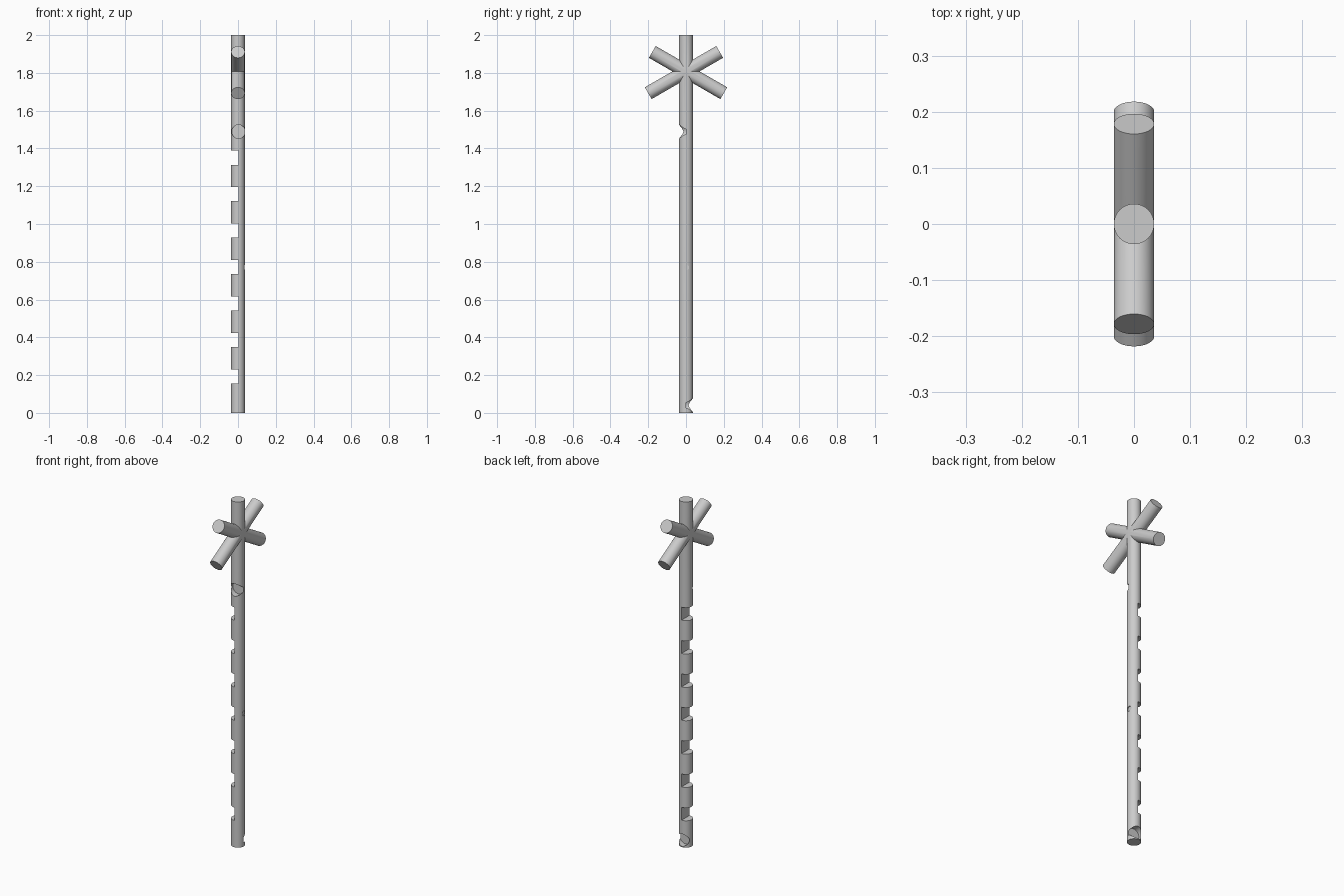
import bpy
import math
from mathutils import Vector

cube = bpy.data.objects.get("Cube")
if cube:
    bpy.data.objects.remove(cube, do_unlink=True)

R = 0.036        # radius shared by pole, spokes and round cuts
HUB = 1.808      # height where the spokes cross

grey = bpy.data.materials.new("plain_grey")
grey.use_nodes = True
colour = (0.6, 0.6, 0.6, 1)
grey.diffuse_color = colour
grey.node_tree.nodes["Principled BSDF"].inputs["Base Color"].default_value = colour


def rod(name, start, end, radius=R):
    """Round bar between two points."""
    a, b = Vector(start), Vector(end)
    bpy.ops.mesh.primitive_cylinder_add(vertices=64, radius=radius, depth=(b - a).length,
                                        location=(a + b) / 2)
    ob = bpy.context.object
    ob.name = name
    ob.rotation_euler = (b - a).to_track_quat("Z", "Y").to_euler()
    ob.data.materials.append(grey)
    return ob


def block(name, low, high):
    """Box between two corners."""
    a, b = Vector(low), Vector(high)
    bpy.ops.mesh.primitive_cube_add(size=1, location=(a + b) / 2)
    ob = bpy.context.object
    ob.name = name
    ob.scale = b - a
    ob.data.materials.append(grey)
    return ob


def combine(target, other, operation):
    """Apply a boolean and remove the helper."""
    mod = target.modifiers.new(operation, "BOOLEAN")
    mod.operation = operation
    mod.solver = "EXACT"
    mod.object = other
    bpy.context.view_layer.objects.active = target
    bpy.ops.object.modifier_apply(modifier=mod.name)
    bpy.data.objects.remove(other, do_unlink=True)


pole = rod("notched_pole", (0, 0, 0), (0, 0, 2))

# Crossed spokes near the top, longer below the hub
c, s = math.cos(math.radians(30)), math.sin(math.radians(30))
up, down = 0.206, 0.231
for side in (-1, 1):
    spoke = rod("spoke", (0, -side * down * c, HUB - down * s),
                (0, side * up * c, HUB + up * s))
    combine(pole, spoke, "UNION")

# Seven square notches down one side, cut to half depth
for i in range(7):
    z = 0.193 + i * 0.193
    combine(pole, block("notch_cutter", (-0.1, -0.1, z - 0.0375), (0.003, 0.1, z + 0.0375)),
            "DIFFERENCE")

# Round half-depth cuts: front near the top, back at the foot
combine(pole, rod("front_cutter", (0.003, -0.1, 1.489), (0.003, 0, 1.489)), "DIFFERENCE")
combine(pole, rod("back_cutter", (0.003, 0, 0.041), (0.003, 0.1, 0.041)), "DIFFERENCE")

# Small shallow dimple halfway up the side
combine(pole, rod("dimple_cutter", (0.031, 0.003, 0.77), (0.1, 0.003, 0.77), 0.014), "DIFFERENCE")

bpy.ops.object.select_all(action="DESELECT")
pole.select_set(True)
bpy.context.view_layer.objects.active = pole
bpy.ops.object.shade_smooth_by_angle(angle=math.radians(30))
